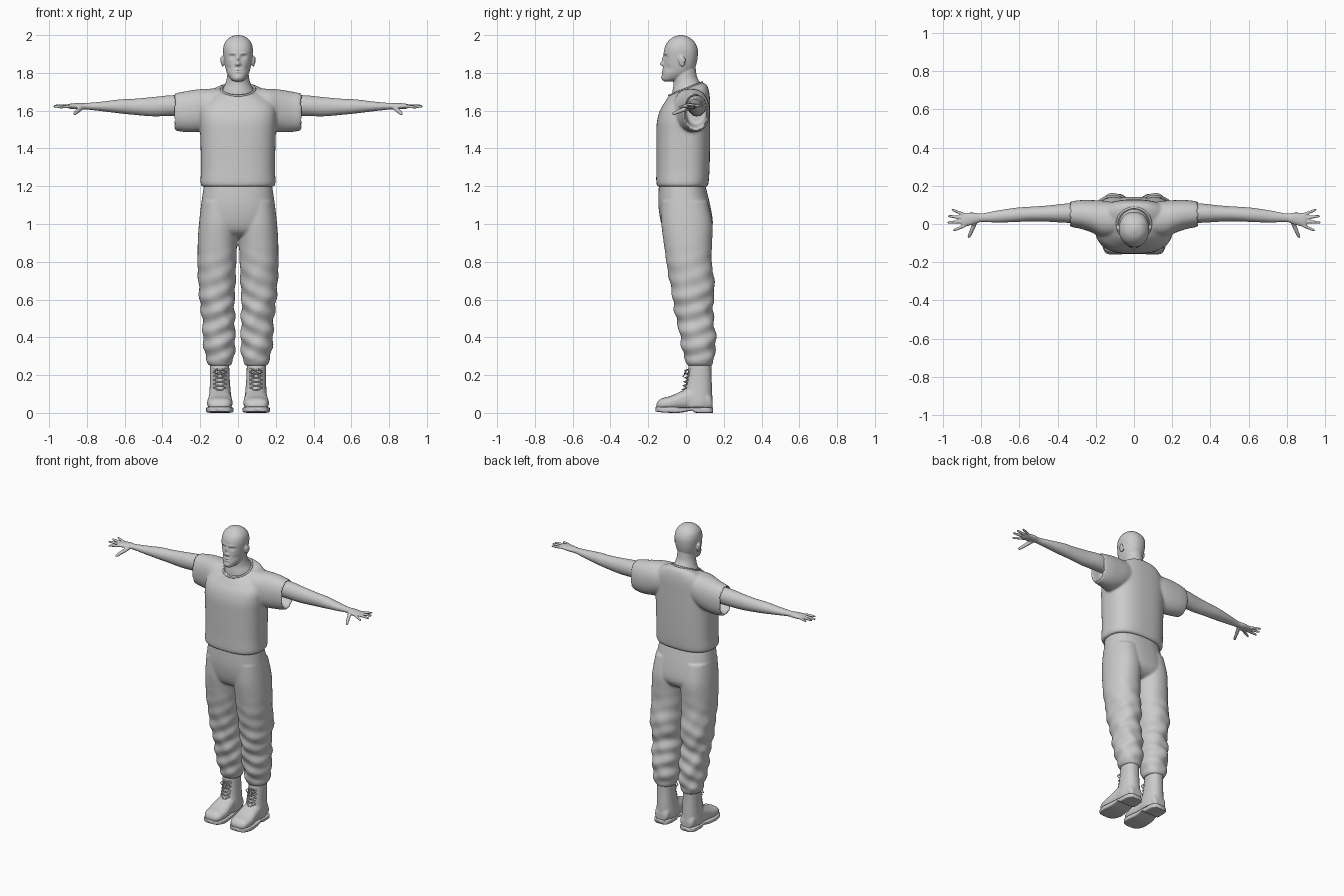
import bpy, bmesh
from math import sin, cos, tau, exp, copysign
from mathutils import Vector, Matrix

cube = bpy.data.objects.get("Cube")
if cube:
    bpy.data.objects.remove(cube, do_unlink=True)

GREY = (.6, .6, .6, 1)
material = bpy.data.materials.new("plain grey")
material.use_nodes = True
material.diffuse_color = GREY
material.node_tree.nodes["Principled BSDF"].inputs["Base Color"].default_value = GREY

BOTH = (1, -1)


def clamp(value):
    return max(0, min(1, value))


def smooth_rows(keys, steps):
    """Run a smooth spline through the key sections."""
    rows = []
    for i in range(len(keys) - 1):
        before, start = keys[max(i - 1, 0)], keys[i]
        end, after = keys[i + 1], keys[min(i + 2, len(keys) - 1)]
        for step in range(steps):
            f = step / steps
            rows.append([
                b + .5 * f * (c - a + f * (2 * a - 5 * b + 4 * c - d + f * (3 * (b - c) + d - a)))
                for a, b, c, d in zip(before, start, end, after)])
    rows.append(keys[-1])
    return rows


def loft(bm, keys, axis="z", power=2, sides=(1,), segments=40, steps=5, warp=None):
    """Skin sections of (position, low u, high u, low v, high v) along an axis."""
    def rounded(low, high, wave):
        return (low + high) / 2 + (high - low) / 2 * copysign(abs(wave) ** (2 / power), wave)

    for side in sides:
        rings = []
        for t, u_low, u_high, v_low, v_high in smooth_rows(keys, steps):
            ring = []
            for i in range(segments):
                angle = tau * i / segments
                u = rounded(u_low, u_high, cos(angle))
                v = rounded(v_low, v_high, sin(angle))
                point = Vector({"x": (t, u, v), "y": (u, t, v), "z": (u, v, t)}[axis])
                if warp:
                    point = warp(point)
                point.x *= side
                ring.append(bm.verts.new(point))
            rings.append(ring)
        for low, high in zip(rings, rings[1:]):
            for i in range(segments):
                j = (i + 1) % segments
                bm.faces.new((low[i], low[j], high[j], high[i]))
        bm.faces.new(rings[0])
        bm.faces.new(rings[-1])


def even(keys):
    """Expand (z, half width, front, back) to a section centred on x = 0."""
    return [(z, -half, half, front, back) for z, half, front, back in keys]


def finish(bm, name, voxel=0, relax=3):
    """Turn the bmesh into one object, fusing overlapping pieces if asked."""
    bmesh.ops.recalc_face_normals(bm, faces=bm.faces)
    mesh = bpy.data.meshes.new(name)
    bm.to_mesh(mesh)
    bm.free()
    mesh.materials.append(material)
    mesh.shade_smooth()
    obj = bpy.data.objects.new(name, mesh)
    bpy.context.collection.objects.link(obj)
    if voxel:
        fuse = obj.modifiers.new("fuse", "REMESH")
        fuse.mode = "VOXEL"
        fuse.voxel_size = voxel
        fuse.use_smooth_shade = True
        soften = obj.modifiers.new("soften", "SMOOTH")
        soften.factor = .5
        soften.iterations = relax
    return obj


def cord(name, paths, radius, cyclic=False):
    """Round cords along point lists."""
    curve = bpy.data.curves.new(name, "CURVE")
    curve.dimensions = "3D"
    curve.bevel_depth = radius
    curve.bevel_resolution = 2
    curve.materials.append(material)
    for path in paths:
        spline = curve.splines.new("POLY")
        spline.points.add(len(path) - 1)
        for point, place in zip(spline.points, path):
            point.co = (*place, 1)
        spline.use_cyclic_u = cyclic
        spline.use_smooth = True
    bpy.context.collection.objects.link(bpy.data.objects.new(name, curve))


# Head: skull, neck and ears, with the face pushed in and out
FACE = {  # (x, z, width, height, push)
    "nose bridge": (0, 1.872, .009, .018, -.012),
    "nose tip": (0, 1.848, .011, .010, -.021),
    "nostril": (.011, 1.843, .007, .006, -.007),
    "eye socket": (.030, 1.886, .015, .010, .011),
    "eyeball": (.030, 1.884, .010, .005, -.005),
    "brow": (.028, 1.903, .022, .007, -.005),
    "upper lip": (0, 1.817, .019, .005, -.006),
    "lower lip": (0, 1.805, .016, .005, -.006),
    "mouth line": (0, 1.811, .022, .002, .004),
    "chin": (0, 1.776, .018, .010, -.005),
    "cheek hollow": (.050, 1.825, .014, .016, .006),
}


def sculpt_face(point):
    if point.y < -.05:
        x, z = abs(point.x), point.z
        point.y += sum(push * exp(-((x - fx) / w) ** 2 - ((z - fz) / h) ** 2)
                       for fx, fz, w, h, push in FACE.values())
    return point


bm = bmesh.new()
loft(bm, even([
    (1.755, .018, -.115, -.075), (1.765, .036, -.126, -.03), (1.79, .054, -.126, .02),
    (1.82, .065, -.121, .045), (1.86, .073, -.117, .058), (1.9, .078, -.117, .063),
    (1.93, .078, -.114, .061), (1.96, .07, -.1, .048), (1.985, .048, -.075, .022),
    (1.997, .022, -.047, -.005), (2, .005, -.03, -.02)]),
    power=2.2, segments=128, steps=8, warp=sculpt_face)
loft(bm, even([
    (1.62, .11, -.08, .1), (1.7, .088, -.072, .098), (1.74, .068, -.066, .08),
    (1.78, .058, -.066, .058), (1.84, .055, -.06, .05)]))
for side in BOTH:
    for offset, size in ((0, (.009, .018, .030)), (.007, (.006, .012, .018))):
        bmesh.ops.create_uvsphere(
            bm, u_segments=20, v_segments=12, radius=1,
            matrix=Matrix.Translation((side * (.081 + offset), -.022 + offset, 1.862 + offset))
            @ Matrix.Rotation(.2, 4, "X") @ Matrix.Diagonal((*size, 1)))
finish(bm, "head", .004, 1)


# Shirt: body with a sloping neckline, and two hollow sleeves
def slope_neck(point):
    point.z += .4 * clamp((point.z - 1.5) / .2) * point.y
    return point


bm = bmesh.new()
loft(bm, even([
    (1.197, .186, -.147, .108), (1.215, .198, -.157, .119), (1.3, .196, -.157, .125),
    (1.45, .199, -.157, .128), (1.56, .204, -.154, .128), (1.64, .195, -.138, .126),
    (1.69, .145, -.11, .112), (1.715, .09, -.09, .085)]), power=2.6, segments=64, warp=slope_neck)
loft(bm, [
    (.08, -.06, .11, 1.54, 1.718), (.16, -.07, .122, 1.5, 1.716), (.22, -.045, .125, 1.487, 1.712),
    (.28, -.025, .125, 1.487, 1.702), (.33, -.015, .118, 1.495, 1.692),
    (.331, -.006, .109, 1.506, 1.683), (.26, 0, .105, 1.53, 1.675)], "x", 2.2, BOTH, steps=4)
finish(bm, "shirt", .008, 4)

neckline = []
for i in range(48):
    x, y = .089 * cos(tau * i / 48), .087 * sin(tau * i / 48) - .002
    neckline.append((x, y, 1.715 + .4 * y))
cord("collar", [neckline], .006, True)

# Arms with palms, fingers and thumbs
bm = bmesh.new()
loft(bm, [
    (.2, .01, .11, 1.57, 1.678), (.34, .006, .108, 1.572, 1.682), (.45, .012, .097, 1.57, 1.672),
    (.55, .014, .09, 1.578, 1.663), (.62, .01, .085, 1.585, 1.66), (.72, .008, .07, 1.597, 1.648),
    (.8, .01, .055, 1.606, 1.641), (.84, -.002, .06, 1.607, 1.641), (.89, -.015, .058, 1.61, 1.637),
    (.905, -.008, .05, 1.617, 1.631)], "x", 2, BOTH)


def finger(base, tip, axis, thick):
    """Tapered finger running mainly along one axis."""
    keys = []
    for f, swell in ((0, 1.1), (.5, 1), (.85, .85), (.97, .55), (1, .1)):
        point = Vector(base).lerp(Vector(tip), f)
        r = thick * swell
        u = point.y if axis == "x" else point.x
        keys.append((getattr(point, axis), u - r, u + r, point.z - r, point.z + r))
    loft(bm, keys, axis, 2, BOTH, segments=14)


for base_y, tip_x, tip_y, tip_z in (
        (-.008, .95, -.036, 1.617), (.012, .979, .008, 1.622),
        (.031, .976, .042, 1.626), (.048, .957, .076, 1.628)):
    finger((.885, base_y, 1.624), (tip_x, tip_y, tip_z), "x", .0085)
finger((.825, .025, 1.62), (.867, -.074, 1.582), "y", .012)
finish(bm, "arms", .005, 2)


# Trousers: seat and two legs, creased towards the cuffs
def crease(point):
    outward = Vector((point.x - .105, point.y - .04, 0))
    amount = clamp((.9 - point.z) / .35) * clamp((point.z - .25) / .05)
    wave = sin(65 * point.z + 28 * point.x - 20 * point.y) + .6 * sin(38 * point.z - 45 * point.x + 30 * point.y)
    return point + outward.normalized() * .005 * amount * wave


bm = bmesh.new()
loft(bm, even([
    (1.22, .178, -.143, .098), (1.1, .195, -.146, .128), (1, .204, -.13, .142),
    (.95, .185, -.1, .12), (.925, .1, -.04, .08)]), power=2.4, segments=64)
loft(bm, [
    (1.12, 0, .193, -.13, .115), (1, .001, .207, -.13, .14), (.9, .005, .213, -.118, .138),
    (.8, .009, .214, -.104, .136), (.66, .015, .209, -.08, .152), (.55, .02, .195, -.06, .141),
    (.42, .014, .186, -.035, .157), (.32, .02, .176, -.014, .152), (.27, .027, .165, 0, .146),
    (.25, .04, .152, .01, .136)], "z", 2.2, BOTH, 48, 9, crease)
finish(bm, "trousers", .007, 3)

# Boots: ankle shaft and foot
bm = bmesh.new()
loft(bm, [
    (.28, .047, .148, .016, .134), (.2, .045, .148, .008, .135), (.13, .04, .15, -.008, .138),
    (.06, .033, .155, -.035, .14), (.03, .035, .152, -.03, .138)], "z", 2.3, BOTH)
loft(bm, [
    (.141, .06, .13, .02, .07), (.12, .045, .145, .015, .11), (.05, .04, .152, .015, .14),
    (-.02, .033, .158, .015, .117), (-.08, .029, .164, .015, .09), (-.13, .037, .157, .015, .077),
    (-.15, .055, .14, .02, .06), (-.157, .075, .118, .025, .045)], "y", 2.5, BOTH)
finish(bm, "boots", .006, 3)

# Soles with a raised arch
bm = bmesh.new()
loft(bm, [
    (-.161, .072, .122, .008, .032), (-.148, .042, .152, .005, .033), (-.1, .025, .168, .001, .032),
    (-.03, .031, .164, .001, .03), (.03, .037, .157, .012, .03), (.05, .037, .156, .001, .03),
    (.12, .042, .152, 0, .03), (.143, .062, .132, 0, .028)], "y", 6, BOTH)
finish(bm, "soles")

# Crossed laces and a bow on each boot
laces = []
for side in BOTH:
    def tie(*offsets):
        laces.append([(side * (.096 + x), -.042 + .22 * z + y, z) for x, y, z in offsets])

    for row in range(6):
        z = .115 + .021 * row
        for slant in BOTH:
            tie((-.034 * slant, .016, z), (0, -.005, z + .008), (.034 * slant, .016, z + .016))
    for way in BOTH:
        tie((0, -.006, .222), (.022 * way, -.014, .228), (.034 * way, -.008, .215),
            (.02 * way, -.012, .207), (0, -.006, .222), (.016 * way, -.016, .19))
cord("laces", laces, .003)
